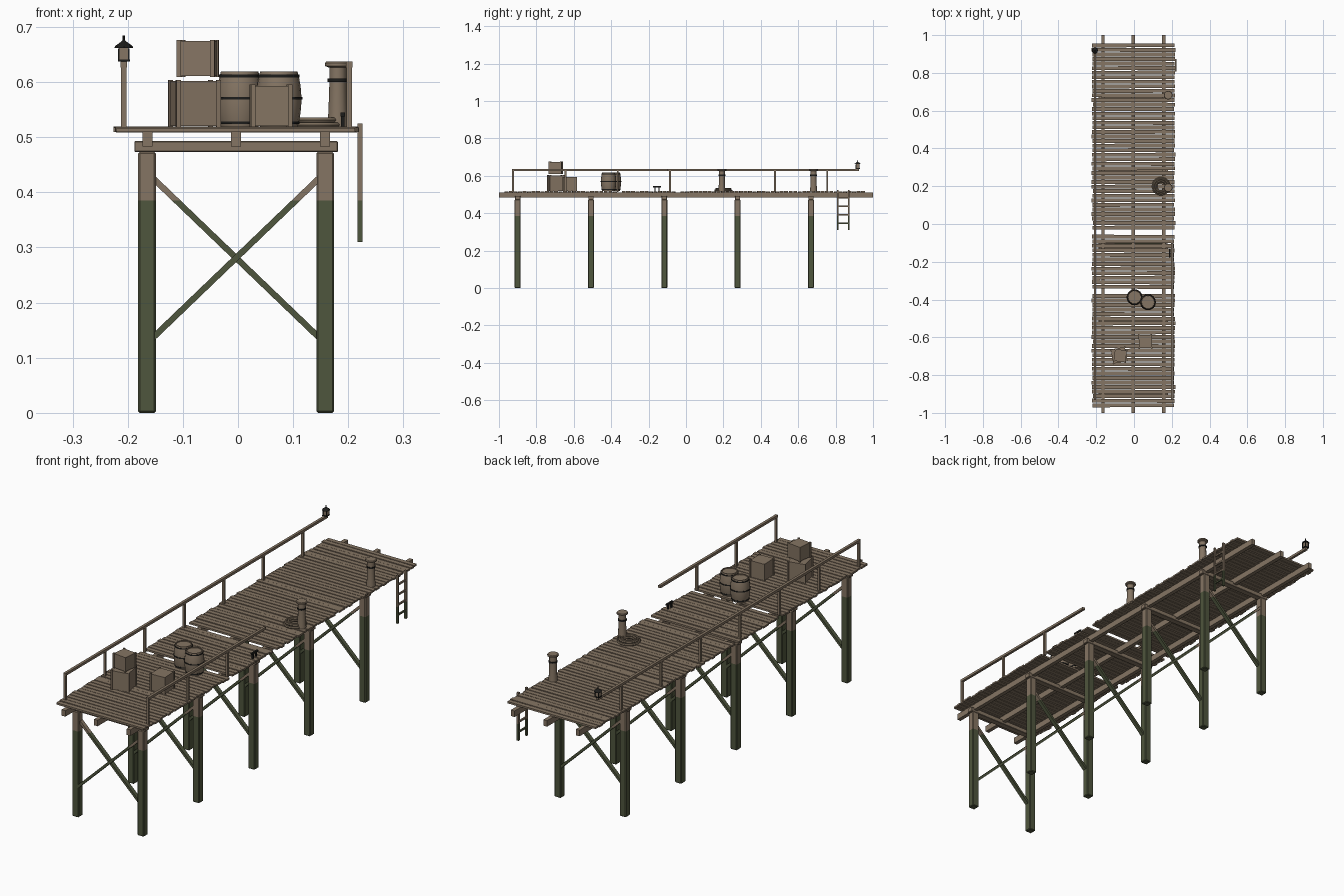
import bpy, bmesh, math, random
from mathutils import Matrix, Vector

if "Cube" in bpy.data.objects:
    bpy.data.objects.remove(bpy.data.objects["Cube"])
random.seed(7)

def mat(name, c):
    m = bpy.data.materials.new(name)
    m.diffuse_color = (*c, 1)
    m.use_nodes = True
    m.node_tree.nodes["Principled BSDF"].inputs["Base Color"].default_value = m.diffuse_color
    return m

WOOD = mat("weathered_wood", (0.235, 0.178, 0.125))
ALGAE = mat("algae_green", (0.078, 0.092, 0.047))
IRON = mat("dark_iron", (0.012, 0.012, 0.011))
ROPE = mat("rope_brown", (0.19, 0.145, 0.10))
TIDE = 0.385

def box(bm, c, s, rot=None):
    m = Matrix.Translation(c) @ (rot or Matrix()) @ Matrix.Diagonal((*s, 1))
    return bmesh.ops.create_cube(bm, size=1, matrix=m)['verts']

def beam(bm, a, b, w, d):
    # square bar from a to b
    a, b = Vector(a), Vector(b)
    q = (b - a).to_track_quat('Z', 'Y').to_matrix().to_4x4()
    box(bm, (a + b) / 2, (w, d, (b - a).length), q)

def finish(bm, name, mats, tide=False, bevel=0, smooth=False):
    if bevel:
        bmesh.ops.bevel(bm, geom=bm.edges[:], offset=bevel, segments=1, affect='EDGES')
    if tide:  # cut at the tide line, green below it
        bmesh.ops.bisect_plane(bm, geom=bm.verts[:] + bm.edges[:] + bm.faces[:],
                               plane_co=(0, 0, TIDE), plane_no=(0, 0, 1))
        for f in bm.faces:
            f.material_index = int(f.calc_center_median().z < TIDE)
    bmesh.ops.recalc_face_normals(bm, faces=bm.faces[:])
    me = bpy.data.meshes.new(name)
    bm.to_mesh(me)
    bm.free()
    for m in mats:
        me.materials.append(m)
    ob = bpy.data.objects.new(name, me)
    bpy.context.collection.objects.link(ob)
    if smooth:
        bpy.ops.object.select_all(action='DESELECT')
        ob.select_set(True)
        bpy.context.view_layer.objects.active = ob
        bpy.ops.object.shade_smooth_by_angle(angle=math.radians(35))
    return ob

def lathe(bm, profile, loc, n=16):
    # closed turned shape from (radius, height) points
    rings = [[bm.verts.new((loc[0] + r * math.cos(2 * math.pi * i / n),
                            loc[1] + r * math.sin(2 * math.pi * i / n), loc[2] + z))
              for i in range(n)] for r, z in profile]
    for lo, hi in zip(rings, rings[1:]):
        for i in range(n):
            bm.faces.new((lo[i], lo[(i + 1) % n], hi[(i + 1) % n], hi[i]))
    bm.faces.new(rings[0][::-1])
    bm.faces.new(rings[-1])

def turned(name, profile, loc, m, n=16):
    bm = bmesh.new()
    lathe(bm, profile, loc, n)
    return finish(bm, name, [m], smooth=True)

# piles, cross braces and cap beams of the five bents
XL, XR = -0.165, 0.158
piles, braces, caps = bmesh.new(), bmesh.new(), bmesh.new()
for k in range(5):
    y = -0.9 + 0.392 * k
    for x in (XL, XR):
        box(piles, (x, y, 0.2365), (0.032, 0.032, 0.473))
    beam(braces, (XL, y - 0.006, 0.126), (XR, y - 0.006, 0.436), 0.018, 0.011)
    beam(braces, (XR, y + 0.006, 0.126), (XL, y + 0.006, 0.436), 0.018, 0.011)
    box(caps, (-0.0035, y, 0.483), (0.369, 0.028, 0.02))
finish(piles, "piles", [WOOD, ALGAE], tide=True, bevel=0.003)
finish(braces, "cross_braces", [WOOD, ALGAE], tide=True)
finish(caps, "cap_beams", [WOOD], bevel=0.0015)

# long stringers
bm = bmesh.new()
for x in (-0.164, -0.0035, 0.158):
    box(bm, (x, 0, 0.4965), (0.018, 2.0, 0.027))
finish(bm, "stringers", [WOOD])

# deck planks, slightly uneven, two missing
bm = bmesh.new()
N, Y0, Y1 = 80, -0.972, 0.958
pitch = (Y1 - Y0) / N
for i in range(N):
    y = Y0 + (i + 0.5) * pitch
    if min(abs(y + 0.055), abs(y + 0.345)) < pitch / 2:
        continue
    a, b = -0.218 - random.uniform(0, .008), 0.211 + random.uniform(0, .008)
    rot = Matrix.Rotation(random.uniform(-.004, .004), 4, 'Z')
    box(bm, ((a + b) / 2, y, 0.514 + random.uniform(-.0012, .0012)),
        (b - a, pitch - 0.004, 0.008), rot)
finish(bm, "deck_planks", [WOOD])

# handrails: full length on the left, broken short on the right
for name, x, count, end in (("left_handrail", -0.207, 7, 0.925), ("right_handrail", 0.202, 3, -0.1)):
    bm = bmesh.new()
    for k in range(count):
        box(bm, (x, -0.925 + 0.28 * k, 0.572), (0.010, 0.010, 0.116))
    box(bm, (x, (end - 0.931) / 2, 0.632), (0.012, end + 0.931, 0.011))
    finish(bm, name, [WOOD])

# lantern on the rail end
LX, LY = -0.207, 0.918
bm = bmesh.new()
box(bm, (LX, LY, 0.639), (0.022, 0.022, 0.004))
for sx in (-1, 1):
    for sy in (-1, 1):
        box(bm, (LX + sx * .009, LY + sy * .009, 0.650), (0.003, 0.003, 0.022))
lathe(bm, [(0.017, 0), (0.016, 0.003), (0.005, 0.011), (0.002, 0.014), (0.002, 0.022)],
      (LX, LY, 0.662), 8)
finish(bm, "lantern_frame", [IRON])
bm = bmesh.new()
box(bm, (LX, LY, 0.651), (0.017, 0.017, 0.022))
finish(bm, "lantern_pane", [WOOD])

# mooring bollards with iron bands
for k, (x, y) in enumerate(((0.181, 0.192), (0.181, 0.682))):
    turned(f"bollard_{k}", [(0.019, 0), (0.017, 0.03), (0.0155, 0.075), (0.0155, 0.109),
                            (0.0235, 0.112), (0.0235, 0.117), (0.021, 0.120)], (x, y, 0.517), WOOD, 12)
    turned(f"bollard_band_{k}", [(0.0185, 0), (0.0185, 0.006)], (x, y, 0.600), IRON, 12)

# coiled rope beside the first bollard
bm = bmesh.new()
for R, z in ((0.044, 0.522), (0.034, 0.523), (0.038, 0.531), (0.025, 0.523), (0.028, 0.531)):
    n, m, r = 24, 6, 0.0052
    v = [[bm.verts.new((0.143 + (R + r * math.cos(b * math.tau / m)) * math.cos(a * math.tau / n),
                        0.2 + (R + r * math.cos(b * math.tau / m)) * math.sin(a * math.tau / n),
                        z + r * math.sin(b * math.tau / m))) for b in range(m)] for a in range(n)]
    for a in range(n):
        for b in range(m):
            c, d = (a + 1) % n, (b + 1) % m
            bm.faces.new((v[a][b], v[c][b], v[c][d], v[a][d]))
finish(bm, "rope_coil", [ROPE], smooth=True)

# barrels with iron hoops
H = 0.101
def bulge(t):
    return 0.034 + 0.007 * (1 - (2 * t - 1) ** 2)
for k, (x, y) in enumerate(((0.003, -0.388), (0.074, -0.414))):
    body = [(bulge(i / 8), H * i / 8) for i in range(9)]
    turned(f"barrel_{k}", body + [(0.030, H), (0.030, H - 0.004)], (x, y, 0.518), WOOD)
    for j, t in enumerate((0.08, 0.52, 0.92)):
        r = bulge(t) + 0.0016
        turned(f"barrel_hoop_{k}_{j}", [(r, -0.0025), (r, 0.0025)], (x, y, 0.518 + H * t), IRON)

# crates with proud corner posts
def crate(name, x, y, z, s, h, deg):
    bm = bmesh.new()
    box(bm, (0, 0, h / 2), (s - 0.004, s - 0.004, h - 0.004))
    for sx in (-1, 1):
        for sy in (-1, 1):
            o = s / 2 - 0.003
            box(bm, (sx * o, sy * o, h / 2), (0.008, 0.008, h))
    bm.transform(Matrix.Translation((x, y, z)) @ Matrix.Rotation(math.radians(deg), 4, 'Z'))
    finish(bm, name, [WOOD])
crate("large_crate", -0.079, -0.695, 0.518, 0.080, 0.086, 11)
crate("stacked_crate", -0.073, -0.697, 0.609, 0.067, 0.067, -7)
crate("small_crate", 0.060, -0.622, 0.518, 0.073, 0.077, 2)

# mooring cleat
bm = bmesh.new()
box(bm, (0.190, -0.155, 0.541), (0.008, 0.044, 0.007))
for s in (-1, 1):
    box(bm, (0.190, -0.155 + s * 0.011, 0.528), (0.007, 0.007, 0.022))
finish(bm, "cleat", [IRON])

# ladder down to the water
bm = bmesh.new()
for y in (0.812, 0.870):
    box(bm, (0.2215, y, 0.4175), (0.009, 0.009, 0.215))
for k in range(4):
    box(bm, (0.2215, 0.841, 0.347 + 0.045 * k), (0.007, 0.058, 0.007))
finish(bm, "ladder", [WOOD, ALGAE], tide=True)
